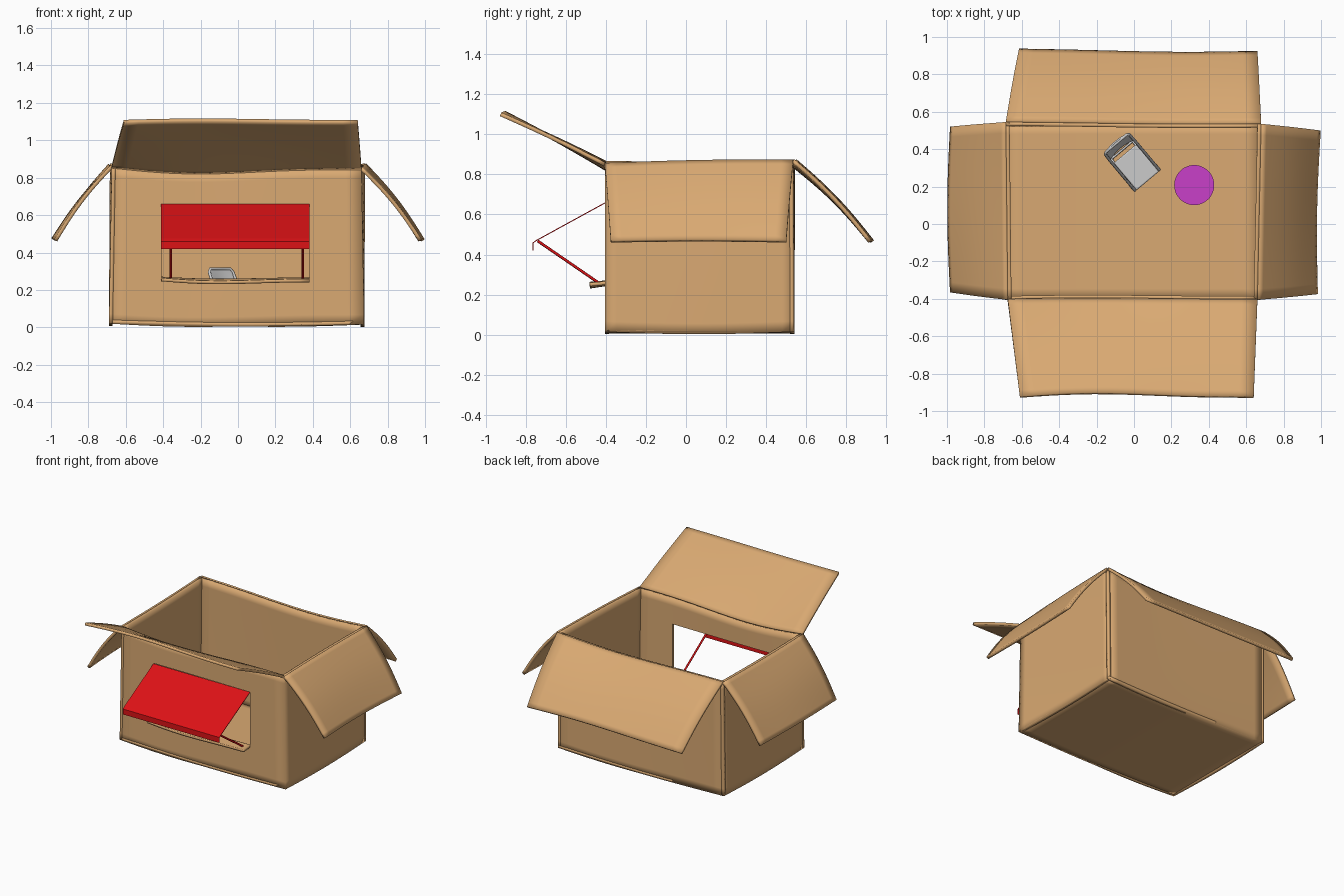
import bpy, bmesh
from math import sin, pi, radians
from mathutils import Vector, Matrix

if "Cube" in bpy.data.objects:
    bpy.data.objects.remove(bpy.data.objects["Cube"])


def material(name, rgb):
    m = bpy.data.materials.new(name)
    m.diffuse_color = (*rgb, 1)
    m.use_nodes = True
    m.node_tree.nodes["Principled BSDF"].inputs["Base Color"].default_value = m.diffuse_color
    return m


CARD = material("cardboard", (0.70, 0.40, 0.17))
RED = material("red", (0.72, 0.006, 0.008))
PURPLE = material("magenta", (0.58, 0.05, 0.58))


def add(name, bm, mat=None):
    me = bpy.data.meshes.new(name)
    bm.to_mesh(me)
    bm.free()
    ob = bpy.data.objects.new(name, me)
    bpy.context.collection.objects.link(ob)
    if mat:
        me.materials.append(mat)
    return ob


def smooth(ob, angle=35):
    bpy.ops.object.select_all(action='DESELECT')
    ob.select_set(True)
    bpy.context.view_layer.objects.active = ob
    bpy.ops.object.shade_smooth_by_angle(angle=radians(angle))


def sheet(name, corners, bow0=(0, 0, 0), bow1=(0, 0, 0), arch=(0, 0, 0),
          thick=0.02, offset=-1, wave=0.0, n=16, mat=CARD):
    """Warped cardboard: bilinear patch, bowed on two edges and arched between them."""
    a, b, c, d = (Vector(p) for p in corners)
    bow0, bow1, arch = Vector(bow0), Vector(bow1), Vector(arch)
    bm = bmesh.new()
    grid = []
    for j in range(n + 1):
        v = j / n
        row = []
        for i in range(n + 1):
            u = i / n
            s = sin(pi * u) + wave * sin(2 * pi * u)
            p = a.lerp(b, u).lerp(d.lerp(c, u), v)
            p += (bow0 * (1 - v) + bow1 * v) * s + arch * sin(pi * v)
            row.append(bm.verts.new(p))
        grid.append(row)
    for j in range(n):
        for i in range(n):
            bm.faces.new((grid[j][i], grid[j][i + 1], grid[j + 1][i + 1], grid[j + 1][i]))
    ob = add(name, bm, mat)
    smooth(ob)
    m = ob.modifiers.new("thickness", 'SOLIDIFY')
    m.thickness, m.offset = thick, offset
    return ob


def box(name, lo, hi, mat=None):
    lo, hi = Vector(lo), Vector(hi)
    bm = bmesh.new()
    bmesh.ops.create_cube(bm, size=1, matrix=Matrix.Translation((lo + hi) / 2)
                          @ Matrix.Diagonal((*(hi - lo), 1)))
    return add(name, bm, mat)


def tube(name, pts, r, mat=None):
    cu = bpy.data.curves.new(name, 'CURVE')
    cu.dimensions = '3D'
    cu.bevel_depth, cu.bevel_resolution, cu.use_fill_caps = r, 2, True
    sp = cu.splines.new('POLY')
    sp.points.add(len(pts) - 1)
    for q, p in zip(sp.points, pts):
        q.co = (*p, 1)
    ob = bpy.data.objects.new(name, cu)
    bpy.context.collection.objects.link(ob)
    if mat:
        cu.materials.append(mat)
    return ob


# Box corners: front left, front right, back right, back left
lo = [(-.69, -.405, .02), (.675, -.405, .015), (.675, .54, .015), (-.69, .54, .02)]
hi = [(-.675, -.405, .86), (.66, -.405, .85), (.68, .535, .868), (-.685, .545, .868)]

# Walls and floor; each rim bow is shared with its flap
names = ["front", "right", "back", "left"]
rim = [(0, 0.004, -.022), (.0, 0, .006), (0, -.004, -.02), (0, 0, -.006)]
waves = [0.5, 0, 0.3, 0]
walls = []
for k in range(4):
    j = (k + 1) % 4
    walls.append(sheet(names[k] + "_wall", (lo[k], lo[j], hi[j], hi[k]),
                       (0, 0, -.012), rim[k], wave=waves[k]))
sheet("floor", (lo[3], lo[2], lo[1], lo[0]), (0, 0, -.012), (0, 0, -.012))

# Open flaps: outer edge corners, outer bow, arch
flaps = [
    ((-.61, -.925, 1.10), (.64, -.925, 1.10), (0, .015, .006), (0, 0, .006)),
    ((.975, -.375, .465), (.99, .50, .465), (-.012, 0, .005), (.012, 0, .012)),
    ((.66, .918, .465), (-.615, .93, .465), (0, -.008, .006), (0, .012, .012)),
    ((-.975, .52, .465), (-.975, -.365, .465), (-.015, 0, .005), (-.012, 0, .012)),
]
for k, (p, q, bow, arch) in enumerate(flaps):
    j = (k + 1) % 4
    sheet(names[k] + "_flap", (hi[k], hi[j], q, p), rim[k], bow, arch,
          thick=0.02, offset=0, wave=waves[k])

# Window cut through the front wall
cutter = box("window_cutter", (-.41, -.6, .252), (.382, -.3, .66))
cutter.hide_render = True
front = walls[0]
cut = front.modifiers.new("window", 'BOOLEAN')
cut.operation, cut.object, cut.solver = 'DIFFERENCE', cutter, 'EXACT'
bpy.context.view_layer.objects.active = front
for mod in [m.name for m in front.modifiers]:
    bpy.ops.object.modifier_apply(modifier=mod)
bpy.data.objects.remove(cutter)

# Window sill folded outward
sheet("window_sill", ((-.41, -.48, .255), (.382, -.48, .25), (.382, -.40, .258), (-.41, -.40, .262)),
      (0, 0, -.012), (0, 0, -.008), thick=0.018, offset=0, wave=0.3)

# Awning with hanging front edge
profile = [(-.405, .66), (-.745, .474), (-.765, .46), (-.765, .42)]
bm = bmesh.new()
rows = [[bm.verts.new((x, y, z)) for x in (-.412, .382)] for y, z in profile]
for r, s in zip(rows, rows[1:]):
    bm.faces.new((r[0], s[0], s[1], r[1]))
awning = add("awning", bm, RED)
th = awning.modifiers.new("thickness", 'SOLIDIFY')
th.thickness = 0.005

# Awning props
for side, x in (("left", -.36), ("right", .347)):
    tube(side + "_awning_prop", [(x, -.74, .468), (x, -.44, .262)], .007, RED)

# Round stool
bm = bmesh.new()
bmesh.ops.create_cone(bm, cap_ends=True, segments=48, radius1=.107, radius2=.107, depth=.16,
                      matrix=Matrix.Translation((.322, .208, .09)))
smooth(add("round_stool", bm, PURPLE))

# Folding chair, built facing -y and then turned
chair = []
chair.append(tube("chair_back_frame", [(-.085, -.125, .02), (-.085, .09, .23), (-.083, .125, .295),
                                       (-.07, .132, .312), (.07, .132, .312), (.083, .125, .295),
                                       (.085, .09, .23), (.085, -.125, .02)], .008))
chair.append(tube("chair_rear_legs", [(-.075, .125, .02), (-.075, -.10, .155),
                                      (.075, -.10, .155), (.075, .125, .02)], .007))
for nm, y, z, w in (("front", -.095, .05, .085), ("rear", .085, .045, .075)):
    chair.append(tube("chair_" + nm + "_crossbar", [(-w, y, z), (w, y, z)], .006))
seat = box("chair_seat", (-.078, -.13, .152), (.078, .06, .168))
back = sheet("chair_backrest", ((-.08, .085, .215), (.08, .085, .215), (.08, .128, .305), (-.08, .128, .305)),
             (0, .012, 0), (0, .01, .015), thick=.008, mat=None)
bev = seat.modifiers.new("rounding", 'BEVEL')
bev.width, bev.segments = .007, 3
smooth(seat)
for ob in chair + [seat, back]:
    ob.matrix_world = Matrix.Translation((-.01, .33, 0)) @ Matrix.Rotation(radians(40), 4, 'Z')
